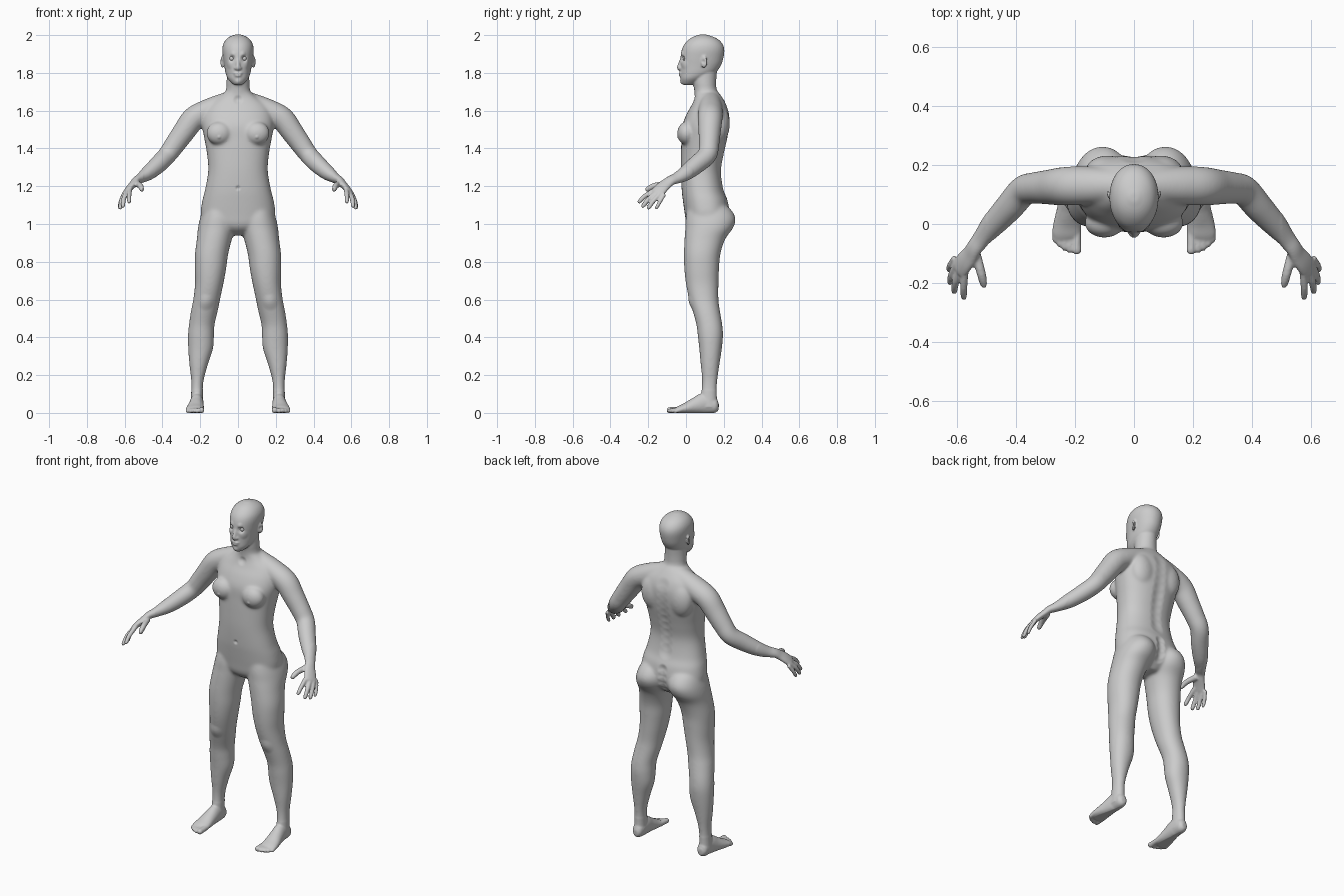
import bpy, bmesh, math
from mathutils import Vector, Matrix, kdtree

bm = bmesh.new()
SIDES = (1, -1)


def spline(rows, n=5):
    """Catmull-Rom interpolation of number tuples."""
    out = []
    for i in range(len(rows) - 1):
        p0, p1, p2, p3 = rows[max(i - 1, 0)], rows[i], rows[i + 1], rows[min(i + 2, len(rows) - 1)]
        for k in range(n):
            t = k / n
            out.append([0.5 * (2 * b + (c - a) * t + (2 * a - 5 * b + 4 * c - d) * t * t
                               + (3 * b - a - 3 * c + d) * t ** 3)
                        for a, b, c, d in zip(p0, p1, p2, p3)])
    out.append(list(rows[-1]))
    return out


def skin(rings):
    loops = [[bm.verts.new(p) for p in r] for r in rings]
    n = len(loops[0])
    for a, b in zip(loops, loops[1:]):
        for i in range(n):
            bm.faces.new((a[i], a[(i + 1) % n], b[(i + 1) % n], b[i]))
    bm.faces.new(loops[0][::-1])
    bm.faces.new(loops[-1])


def stack(rows, s=1, e=2.0, seg=40):
    """Horizontal rings: z, centre x, half width, front y, back y."""
    rings = []
    for z, cx, hw, yf, yb in spline(rows):
        ring = []
        for i in range(seg):
            c, d = math.cos(math.tau * i / seg), math.sin(math.tau * i / seg)
            u = math.copysign(abs(c) ** (2 / e), c)
            v = math.copysign(abs(d) ** (2 / e), d)
            ring.append((s * (cx + hw * u), (yf + yb) / 2 + (yb - yf) / 2 * v, z))
        rings.append(ring)
    skin(rings)


def tube(rows, ref, s=1, seg=24):
    """Path rings: x, y, z, radius along ref, radius across it."""
    pts = spline(rows)
    rings = []
    for i, p in enumerate(pts):
        t = (Vector(pts[min(i + 1, len(pts) - 1)][:3]) - Vector(pts[max(i - 1, 0)][:3])).normalized()
        side = (Vector(ref) - t * t.dot(Vector(ref))).normalized()
        up = t.cross(side)
        ring = []
        for k in range(seg):
            a = math.tau * k / seg
            q = Vector(p[:3]) + side * p[3] * math.cos(a) + up * p[4] * math.sin(a)
            ring.append((s * q.x, q.y, q.z))
        rings.append(ring)
    skin(rings)


def blob(pos, size, rot_z=0.0, s=1):
    m = (Matrix.Translation((s * pos[0], pos[1], pos[2])) @ Matrix.Rotation(s * rot_z, 4, 'Z')
         @ Matrix.Diagonal((*size, 1)))
    bmesh.ops.create_uvsphere(bm, u_segments=24, v_segments=16, radius=1, matrix=m)


# torso
stack([(.94, 0, .04, .06, .17), (.97, 0, .11, .02, .2), (1.0, 0, .175, .002, .222),
       (1.05, 0, .197, -.006, .232), (1.12, 0, .19, -.016, .222), (1.18, 0, .175, -.023, .2),
       (1.28, 0, .158, -.028, .187), (1.37, 0, .164, -.027, .202), (1.45, 0, .178, -.024, .22),
       (1.52, 0, .19, -.02, .23), (1.58, 0, .185, .002, .23), (1.63, 0, .16, .03, .215),
       (1.67, 0, .105, .045, .192), (1.70, 0, .066, .046, .17)], e=2.3)
# neck
stack([(1.6, 0, .09, .05, .2), (1.66, 0, .077, .047, .185), (1.71, 0, .064, .043, .163),
       (1.76, 0, .06, .035, .16), (1.82, 0, .058, .03, .165)])
# head
stack([(1.736, 0, .018, -.014, .03), (1.745, 0, .032, -.023, .06), (1.77, 0, .054, -.029, .10),
       (1.80, 0, .066, -.03, .155), (1.84, 0, .073, -.03, .185), (1.88, 0, .079, -.029, .198),
       (1.92, 0, .083, -.023, .203), (1.95, 0, .079, -.01, .195), (1.975, 0, .065, .013, .174),
       (1.992, 0, .043, .04, .142), (2.003, 0, .015, .075, .105)], e=2.1)
# nose and lips
tube([(0, -.018, 1.885, .008, .008), (0, -.03, 1.855, .009, .009),
      (0, -.037, 1.828, .012, .011), (0, -.03, 1.815, .009, .006)], (1, 0, 0))
blob((0, -.030, 1.798), (.024, .008, .005))
blob((0, -.029, 1.786), (.02, .009, .006))

PALM = (.5, .76, -.42)
for s in SIDES:
    blob((.012, -.031, 1.825), (.009, .01, .008), s=s)
    # ear
    blob((.083, .095, 1.858), (.007, .019, .033), -.45, s)
    # breast and shoulder blade
    blob((.1, .003, 1.48), (.068, .05, .062), s=s)
    blob((.09, .18, 1.53), (.075, .052, .1), s=s)
    # shoulder, arm and palm
    tube([(.02, .13, 1.66, .05, .05), (.09, .13, 1.63, .06, .058), (.17, .13, 1.595, .066, .062),
          (.235, .128, 1.557, .066, .064), (.285, .125, 1.49, .06, .06), (.335, .122, 1.42, .054, .055),
          (.375, .112, 1.365, .052, .05), (.42, .06, 1.318, .05, .048), (.475, 0, 1.27, .043, .04),
          (.515, -.048, 1.243, .033, .027), (.54, -.08, 1.23, .03, .021), (.555, -.105, 1.212, .033, .019),
          (.575, -.13, 1.19, .037, .017), (.592, -.15, 1.168, .037, .014),
          (.598, -.158, 1.16, .03, .01)], PALM, s)
    # fingers and thumb: base, middle joint, tip
    for base, mid, tip, r in (
            ((.572, -.155, 1.185), (.577, -.212, 1.152), (.576, -.254, 1.112), .0125),
            ((.588, -.145, 1.172), (.604, -.195, 1.135), (.61, -.234, 1.088), .0125),
            ((.600, -.132, 1.164), (.618, -.172, 1.122), (.624, -.203, 1.078), .012),
            ((.606, -.115, 1.158), (.623, -.140, 1.115), (.627, -.160, 1.078), .0105),
            ((.535, -.100, 1.212), (.518, -.165, 1.203), (.505, -.214, 1.178), .0155)):
        tube([(*base, r * 1.1, r), (*mid, r, r), (*Vector(mid).lerp(Vector(tip), .8), r * .88, r * .85),
              (*tip, r * .45, r * .4)], PALM, s, 16)
    # leg with buttock
    stack([(1.12, .095, .06, .05, .18), (1.08, .1, .082, .01, .235), (1.03, .105, .096, -.002, .262),
           (.98, .112, .1, -.004, .25), (.92, .125, .093, -.008, .208), (.84, .14, .088, -.011, .182),
           (.76, .146, .083, -.009, .175), (.68, .153, .075, 0, .172), (.60, .166, .071, .017, .172),
           (.54, .178, .071, .035, .18), (.467, .192, .068, .055, .192), (.41, .196, .069, .062, .196),
           (.34, .198, .066, .07, .19), (.26, .208, .05, .077, .178), (.17, .215, .033, .085, .166),
           (.10, .217, .031, .08, .163), (.03, .218, .034, .07, .166)], s, 2.1)
    # foot
    tube([(.218, .173, .034, .014, .018), (.217, .155, .036, .03, .038), (.217, .1, .05, .035, .055),
          (.221, .05, .038, .040, .044), (.226, 0, .024, .047, .03), (.228, -.035, .017, .049, .021),
          (.228, -.055, .013, .04, .013)], (1, 0, 0), s)
    # toes
    for x, y, r in ((.194, -.1, .0155), (.217, -.096, .012), (.235, -.088, .0115),
                    (.251, -.077, .011), (.266, -.062, .0105)):
        tube([(x, -.02, .018, r, r), (x, y + .03, .015, r, r), (x, y + .008, r * .9, r, r),
              (x, y - .002, r * .8, r * .5, r * .5)], (1, 0, 0), s, 16)

bmesh.ops.recalc_face_normals(bm, faces=bm.faces)
mesh = bpy.data.meshes.new("body")
bm.to_mesh(mesh)
bm.free()
body = bpy.data.objects.new("body", mesh)
bpy.context.collection.objects.link(body)
bpy.context.view_layer.objects.active = body
body.select_set(True)


def apply(kind, **settings):
    mod = body.modifiers.new(kind.lower(), kind)
    for key, value in settings.items():
        setattr(mod, key, value)
    bpy.ops.object.modifier_apply(modifier=mod.name)


# fuse the parts into one skin, blending the large masses most
apply('REMESH', mode='VOXEL', voxel_size=.005)
group = body.vertex_groups.new(name="large_masses")
group.add([v.index for v in body.data.vertices
           if .12 < v.co.z < 1.735 and abs(v.co.x) < .5], 1, 'REPLACE')
apply('SMOOTH', factor=.5, iterations=40, vertex_group="large_masses")
apply('SMOOTH', factor=.5, iterations=4)

# sculpted details: position, radius, push
verts = body.data.vertices
tree = kdtree.KDTree(len(verts))
for v in verts:
    tree.insert(v.co, v.index)
tree.balance()


def brush(pos, r, push):
    for s in SIDES if pos[0] else (1,):
        for co, i, d in tree.find_range((s * pos[0], pos[1], pos[2]), r):
            f = (1 - (d / r) ** 2) ** 2
            verts[i].co += Vector((s * push[0], push[1], push[2])) * f


brush((.032, -.02, 1.876), .024, (0, .013, 0))        # eye sockets
brush((.030, -.024, 1.900), .022, (0, -.005, 0))      # brows
brush((.045, -.008, 1.845), .03, (.002, -.004, 0))    # cheekbones
brush((0, -.035, 1.792), .008, (0, .003, 0))          # mouth
brush((0, -.024, 1.752), .022, (0, -.005, 0))         # chin
brush((.090, .092, 1.860), .016, (-.006, 0, 0))       # ear hollows
brush((.1, -.045, 1.458), .014, (0, -.004, 0))        # nipples
brush((0, -.026, 1.19), .016, (0, .008, 0))           # navel
brush((0, .045, 1.655), .03, (0, .008, 0))            # throat notch
brush((.17, .02, .585), .05, (0, -.006, 0))           # kneecaps
for k in range(10):                                   # spine groove
    brush((0, .205, 1.2 + .045 * k), .05, (0, -.007, 0))
for k in range(4):                                    # buttock cleft
    brush((0, .225, .98 + .04 * k), .035, (0, -.01, 0))
for v in verts:                                       # flat soles
    v.co.z = max(v.co.z, 0)
bpy.ops.object.shade_smooth()

# eyes
for s, side in zip(SIDES, ("left", "right")):
    bpy.ops.mesh.primitive_uv_sphere_add(segments=24, ring_count=16, radius=.0135,
                                         location=(s * .032, -.003, 1.876))
    bpy.context.object.name = side + "_eye"
    bpy.ops.object.shade_smooth()
